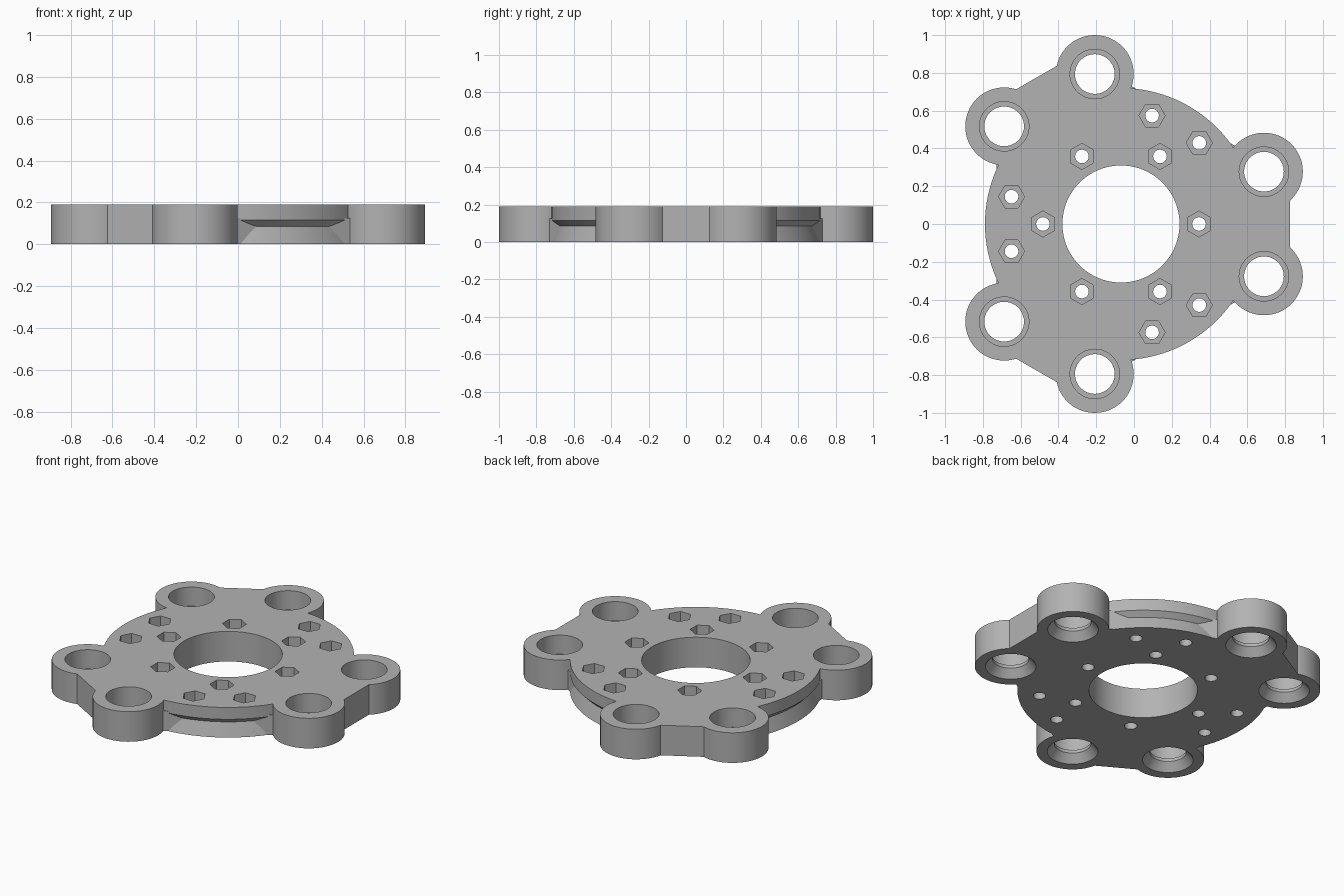
import bpy, bmesh, math
from mathutils import Matrix

if "Cube" in bpy.data.objects:
    bpy.data.objects.remove(bpy.data.objects["Cube"], do_unlink=True)

CX = -0.069      # axis of the three-fold pattern
H = 0.19         # plate thickness
BOSS_R = 0.206
THIRDS = [0, 120, 240]

grey = bpy.data.materials.new("plain grey")
grey.use_nodes = True
colour = (0.45, 0.45, 0.45, 1)
grey.diffuse_color = colour
grey.node_tree.nodes["Principled BSDF"].inputs["Base Color"].default_value = colour


def polar(radius, degrees):
    a = math.radians(degrees)
    return CX + radius * math.cos(a), radius * math.sin(a)


def finish(name, bm):
    bmesh.ops.recalc_face_normals(bm, faces=bm.faces)
    mesh = bpy.data.meshes.new(name)
    bm.to_mesh(mesh)
    bm.free()
    mesh.materials.append(grey)
    obj = bpy.data.objects.new(name, mesh)
    bpy.context.collection.objects.link(obj)
    return obj


def turned(name, profile, centre, sides=64, turn=0):
    """Closed solid of stacked rings given as (radius, height) from bottom to top."""
    bm = bmesh.new()
    rings = []
    for r, z in profile:
        ring = []
        for i in range(sides):
            a = 2 * math.pi * i / sides + math.radians(turn)
            ring.append(bm.verts.new((centre[0] + r * math.cos(a),
                                      centre[1] + r * math.sin(a), z)))
        rings.append(ring)
    bm.faces.new(rings[0])
    bm.faces.new(rings[-1])
    for low, high in zip(rings, rings[1:]):
        for i in range(sides):
            j = (i + 1) % sides
            bm.faces.new((low[i], low[j], high[j], high[i]))
    return finish(name, bm)


def arm(name, length, half_width, height, degrees):
    """Box from the axis outwards along one direction."""
    bm = bmesh.new()
    place = (Matrix.Translation((CX, 0, 0))
             @ Matrix.Rotation(math.radians(degrees), 4, 'Z')
             @ Matrix.Translation((length / 2, 0, height / 2))
             @ Matrix.Diagonal((length, half_width * 2, height, 1)))
    bmesh.ops.create_cube(bm, size=1, matrix=place)
    return finish(name, bm)


def combine(base, helper, operation):
    helper.hide_render = True
    mod = base.modifiers.new(operation.lower(), 'BOOLEAN')
    mod.object = helper
    mod.operation = operation
    mod.solver = 'EXACT'
    bpy.context.view_layer.objects.active = base
    bpy.ops.object.modifier_apply(modifier=mod.name)
    bpy.data.objects.remove(helper, do_unlink=True)


# Round plate with a shallow undercut groove around its rim
plate = turned("mounting_plate",
               [(0.72, 0), (0.69, 0.085), (0.72, 0.115), (0.72, H)], (CX, 0), 120)

# Flat webs: full height between paired bosses, low ones between the pairs
for t in THIRDS:
    combine(plate, arm("boss_web", 0.895, 0.276, H, t), 'UNION')
    combine(plate, arm("low_web", 0.66, 0.4, 0.125, t + 60), 'UNION')

# Six bosses in three pairs
boss_spots = [polar(0.806, t + s * 20.1) for t in THIRDS for s in (-1, 1)]
for spot in boss_spots:
    combine(plate, turned("boss", [(BOSS_R, 0), (BOSS_R, H)], spot), 'UNION')

# Stepped boss bores with a lip and a conical mouth underneath
for spot in boss_spots:
    bore = [(0.149, -0.005), (0.105, 0.05), (0.105, 0.07), (0.131, 0.07), (0.131, 0.25)]
    combine(plate, turned("boss_bore", bore, spot), 'DIFFERENCE')

# Central opening
combine(plate, turned("centre_bore", [(0.31, -0.1), (0.31, 0.3)], (CX, 0), 96), 'DIFFERENCE')

# Bolt holes with hexagonal nut pockets: inner ring of six, outer ring of three pairs
bolts = [(polar(0.413, 60 * i), 30) for i in range(6)]
bolts += [(polar(0.597, t + 60 + s * 14), 0) for t in THIRDS for s in (-1, 1)]
for spot, turn in bolts:
    combine(plate, turned("nut_pocket", [(0.069, 0.09), (0.069, 0.3)], spot, 6, turn), 'DIFFERENCE')
    combine(plate, turned("bolt_hole", [(0.036, -0.1), (0.036, 0.15)], spot, 32), 'DIFFERENCE')

# Tidy and shade
for o in bpy.context.selected_objects:
    o.select_set(False)
plate.select_set(True)
bpy.context.view_layer.objects.active = plate
bpy.ops.object.shade_smooth_by_angle(angle=math.radians(20))
